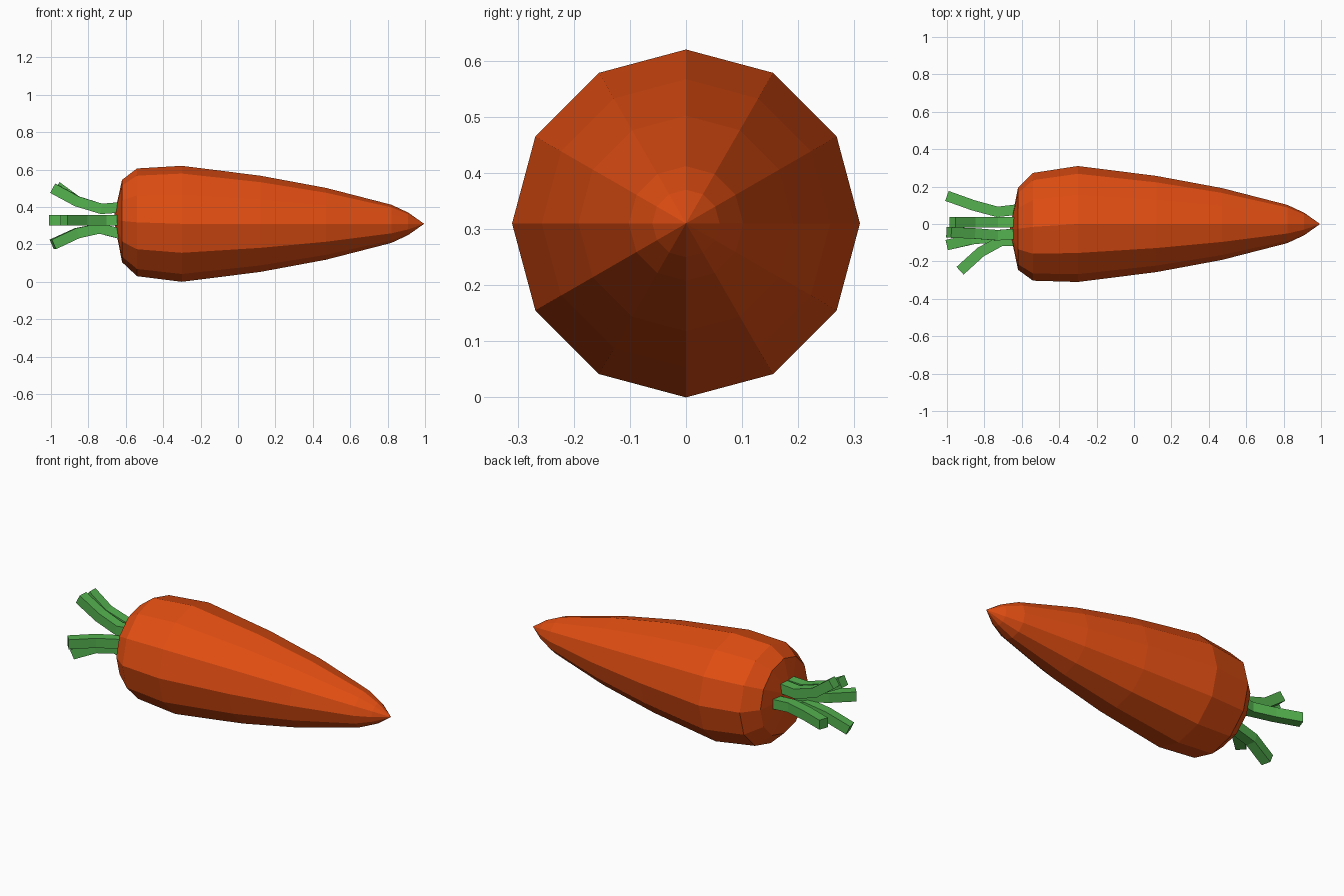
import bpy, bmesh, math
from mathutils import Vector

if "Cube" in bpy.data.objects:
    bpy.data.objects.remove(bpy.data.objects["Cube"])


def material(name, col):
    m = bpy.data.materials.new(name)
    m.diffuse_color = (*col, 1)
    m.use_nodes = True
    m.node_tree.nodes["Principled BSDF"].inputs["Base Color"].default_value = m.diffuse_color
    return m


orange = material("carrot orange", (0.75, 0.075, 0.006))
green = material("leaf green", (0.09, 0.45, 0.08))


def loft(name, rings, mat):
    """Skin a list of vertex rings; a one-point ring closes to a tip."""
    bm = bmesh.new()
    loops = [[bm.verts.new(p) for p in r] for r in rings]
    for a, b in zip(loops, loops[1:]):
        n = max(len(a), len(b))
        for i in range(n):
            j = (i + 1) % n
            q = [a[i % len(a)], a[j % len(a)], b[j % len(b)], b[i % len(b)]]
            bm.faces.new(list(dict.fromkeys(q)))
    for end in (loops[0], loops[-1]):
        if len(end) > 2:
            bm.faces.new(end)
    bmesh.ops.recalc_face_normals(bm, faces=bm.faces)
    me = bpy.data.meshes.new(name)
    bm.to_mesh(me)
    bm.free()
    me.materials.append(mat)
    bpy.context.collection.objects.link(bpy.data.objects.new(name, me))


# Root: twelve-sided profile along x (x, centre y, centre z, radius)
profile = [(-0.665, -0.03, 0.34, 0), (-0.62, -0.025, 0.325, 0.22),
           (-0.54, -0.015, 0.318, 0.288), (-0.30, 0, 0.31, 0.31),
           (0.12, 0, 0.31, 0.257), (0.47, 0, 0.31, 0.192),
           (0.82, 0, 0.31, 0.102), (0.91, 0, 0.31, 0.06), (0.995, 0, 0.31, 0)]
rings = []
for x, y, z, r in profile:
    n = 12 if r else 1
    rings.append([(x, y + r * math.cos(i * math.tau / n), z + r * math.sin(i * math.tau / n))
                  for i in range(n)])
loft("carrot_root", rings, orange)

# Stalks: bent square rods fanning out of the crown
stalks = [
    [(-0.60, 0.08, 0.33), (-0.73, 0.065, 0.33), (-0.86, 0.10, 0.33), (-1.0, 0.15, 0.33)],
    [(-0.60, 0.01, 0.40), (-0.73, 0.01, 0.39), (-0.86, 0.01, 0.43), (-0.97, 0.01, 0.51)],
    [(-0.60, -0.05, 0.40), (-0.73, -0.06, 0.39), (-0.86, -0.05, 0.43), (-0.99, -0.045, 0.50)],
    [(-0.60, -0.07, 0.25), (-0.74, -0.07, 0.285), (-0.86, -0.08, 0.26), (-0.99, -0.11, 0.20)],
    [(-0.60, -0.09, 0.33), (-0.71, -0.09, 0.33), (-0.82, -0.15, 0.33), (-0.93, -0.25, 0.33)],
]
for k, pts in enumerate(stalks):
    pts = [Vector(p) for p in pts]
    rings = []
    for i, p in enumerate(pts):
        d = (pts[min(i + 1, 3)] - pts[max(i - 1, 0)]).normalized()
        side = d.cross(Vector((0, 0, 1))).normalized() * 0.028
        up = side.cross(d).normalized() * 0.028
        rings.append([p + side + up, p - side + up, p - side - up, p + side - up])
    loft(f"stalk_{k + 1}", rings, green)
